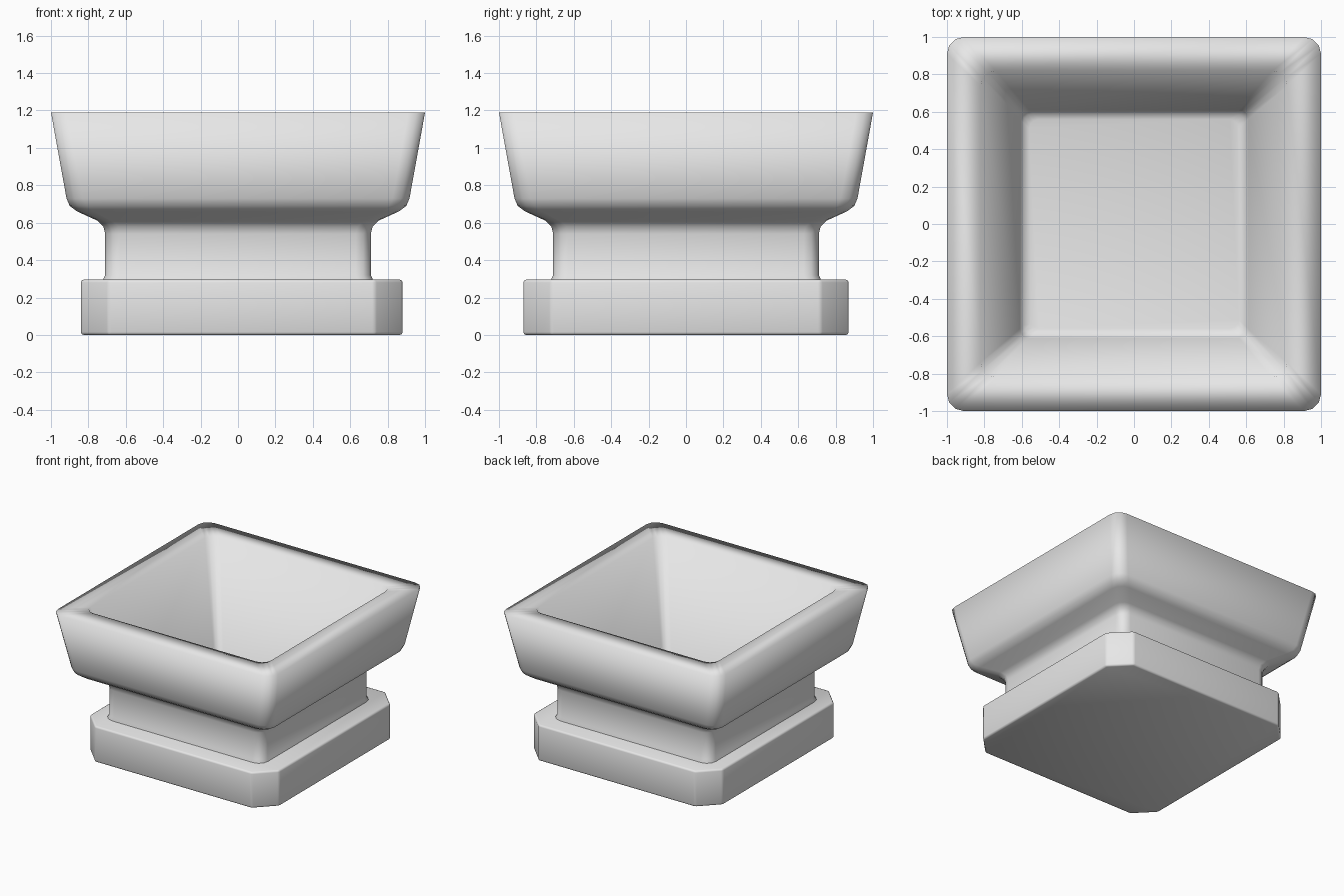
import bpy
import bmesh
from math import sin, cos, pi

cube = bpy.data.objects.get("Cube")
if cube:
    bpy.data.objects.remove(cube, do_unlink=True)

stone = bpy.data.materials.new("pale_grey_stone")
stone.use_nodes = True
grey = (0.8, 0.8, 0.8, 1)
stone.diffuse_color = grey
stone.node_tree.nodes["Principled BSDF"].inputs["Base Color"].default_value = grey


def rounded_square(half, radius, steps):
    """Corner arcs of a square, anticlockwise."""
    points = []
    for quarter in range(4):
        start = quarter * pi / 2
        sx = 1 if quarter in (0, 3) else -1
        sy = 1 if quarter < 2 else -1
        for i in range(steps + 1):
            a = start + i / steps * pi / 2
            points.append((sx * (half - radius) + radius * cos(a),
                           sy * (half - radius) + radius * sin(a)))
    return points


def loft(name, rings, steps):
    """Skin a stack of (half width, z, corner radius) rings and cap both ends."""
    bm = bmesh.new()
    loops = [[bm.verts.new((x, y, z)) for x, y in rounded_square(half, radius, steps)]
             for half, z, radius in rings]
    for low, high in zip(loops, loops[1:]):
        n = len(low)
        for i in range(n):
            j = (i + 1) % n
            bm.faces.new((low[i], low[j], high[j], high[i]))
    bm.faces.new(loops[0][::-1])
    bm.faces.new(loops[-1])
    bmesh.ops.recalc_face_normals(bm, faces=bm.faces)
    mesh = bpy.data.meshes.new(name)
    bm.to_mesh(mesh)
    bm.free()
    mesh.shade_smooth()
    mesh.materials.append(stone)
    obj = bpy.data.objects.new(name, mesh)
    bpy.context.collection.objects.link(obj)
    return obj


# Bowl and neck: up the outside, over the flat rim, down the tapered inside
loft("bowl_and_neck", [
    (0.72, 0.27, 0.08),
    (0.72, 0.30, 0.08),
    (0.71, 0.32, 0.08),
    (0.71, 0.54, 0.08),
    (0.72, 0.58, 0.08),
    (0.75, 0.61, 0.08),
    (0.86, 0.66, 0.09),
    (0.90, 0.69, 0.09),
    (0.917, 0.73, 0.09),
    (1.00, 1.19, 0.09),
    (0.82, 1.19, 0.08),
    (0.61, 0.34, 0.05),
    (0.59, 0.31, 0.05),
    (0.56, 0.30, 0.05),
], 3)

# Plinth: square slab with cut corners and softened edges
plinth = loft("plinth", [(0.87, 0, 0.15), (0.87, 0.295, 0.15)], 1)
plinth.scale.x = 0.86 / 0.87
plinth.location.x = 0.02
bevel = plinth.modifiers.new("soft_edges", "BEVEL")
bevel.width = 0.015
bevel.segments = 2
bevel.limit_method = "ANGLE"
